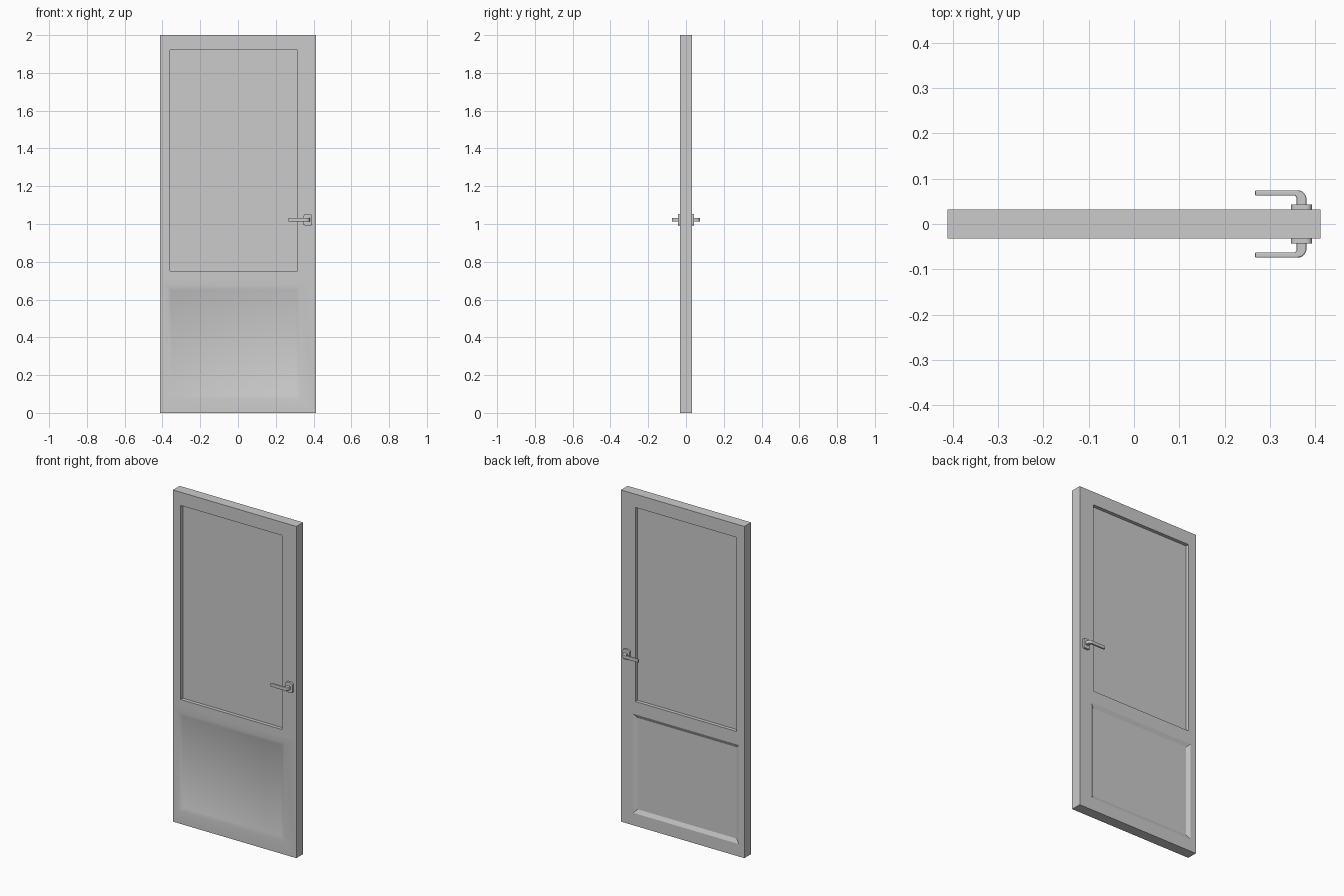
import bpy, bmesh, math

if "Cube" in bpy.data.objects:
    bpy.data.objects.remove(bpy.data.objects["Cube"])

W, T, H = 0.412, 0.032, 2.0   # half width, half thickness, height
MID = 0.712                   # split between lower and upper panels


def make_object(name, bm):
    bmesh.ops.remove_doubles(bm, verts=bm.verts, dist=1e-5)
    bmesh.ops.recalc_face_normals(bm, faces=bm.faces)
    mesh = bpy.data.meshes.new(name)
    bm.to_mesh(mesh)
    bm.free()
    ob = bpy.data.objects.new(name, mesh)
    bpy.context.collection.objects.link(ob)
    return ob


def nested_panel(bm, rects, smooth):
    """Join nested rectangles (x0, x1, z0, z1, y) by quads, and cap the last."""
    loops = [[bm.verts.new(p) for p in ((x0, y, z0), (x1, y, z0), (x1, y, z1), (x0, y, z1))]
             for x0, x1, z0, z1, y in rects]
    for a, b in zip(loops, loops[1:]):
        for i in range(4):
            j = (i + 1) % 4
            bm.faces.new((a[i], a[j], b[j], b[i])).smooth = smooth
    bm.faces.new(loops[-1]).smooth = smooth


# Door leaf: recessed pane above, bevelled panel below, on both sides
bm = bmesh.new()
for s in (-1, 1):
    nested_panel(bm, [(-W, W, 0, MID, s * T),
                      (-0.375, 0.33, 0.075, 0.672, s * T),
                      (-0.352, 0.307, 0.098, 0.649, s * (T - 0.011))], s < 0)
    nested_panel(bm, [(-W, W, MID, H, s * T),
                      (-0.36, 0.315, 0.75, 1.92, s * T),
                      (-0.36, 0.315, 0.75, 1.92, s * (T - 0.021))], False)
# Outer edges of the leaf
outline = [(-W, 0), (W, 0), (W, MID), (W, H), (-W, H), (-W, MID)]
for (xa, za), (xb, zb) in zip(outline, outline[1:] + outline[:1]):
    bm.faces.new([bm.verts.new(p) for p in
                  ((xa, -T, za), (xb, -T, zb), (xb, T, zb), (xa, T, za))])
make_object("door_leaf", bm)


def prism(name, points, offset, bevel):
    """Closed prism from a list of 3D points, swept along offset."""
    bm = bmesh.new()
    face = bm.faces.new([bm.verts.new(p) for p in points])
    top = bmesh.ops.extrude_face_region(bm, geom=[face], use_keep_orig=True)
    verts = [v for v in top["geom"] if isinstance(v, bmesh.types.BMVert)]
    bmesh.ops.translate(bm, verts=verts, vec=offset)
    ob = make_object(name, bm)
    mod = ob.modifiers.new("bevel", 'BEVEL')
    mod.width, mod.segments = bevel, 2
    mod.limit_method, mod.angle_limit = 'ANGLE', math.radians(50)
    return ob


def arc(cx, cy, r, start, end, n):
    return [(cx + r * math.cos(math.radians(start + (end - start) * i / n)),
             cy + r * math.sin(math.radians(start + (end - start) * i / n)))
            for i in range(n + 1)]


# Handles: rounded backplate and bent lever on each side
HX, HZ = 0.370, 1.022
for s, side in ((-1, "front"), (1, "back")):
    plate = []
    for sx, sz, a in ((1, 1, 0), (-1, 1, 90), (-1, -1, 180), (1, -1, 270)):
        plate += arc(HX + sx * 0.011, HZ + sz * 0.019, 0.012, a, a + 90, 4)
    prism(side + "_backplate", [(x, s * (T - 0.002), z) for x, z in plate],
          (0, s * 0.0135, 0), 0.0015)
    lever = [(0.359, 0.04), (0.381, 0.04)] + arc(0.361, 0.0545, 0.02, 0, 90, 5)
    lever += [(0.267, 0.0745), (0.267, 0.0625), (0.355, 0.0625), (0.359, 0.0585)]
    prism(side + "_lever", [(x, s * y, HZ - 0.01) for x, y in lever],
          (0, 0, 0.02), 0.003)
